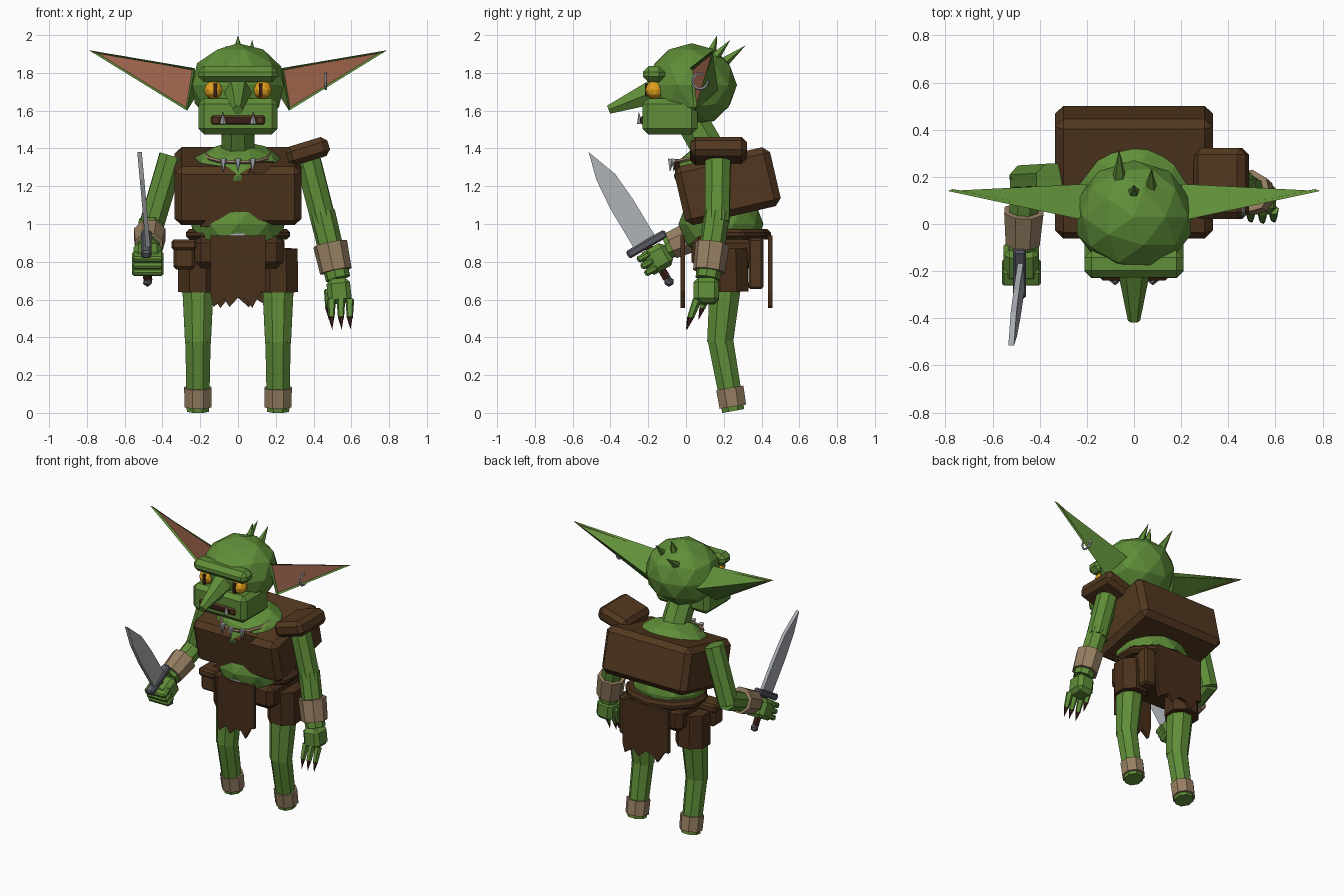
import bpy, bmesh, math
from mathutils import Vector, Matrix, Euler

if "Cube" in bpy.data.objects:
    bpy.data.objects.remove(bpy.data.objects["Cube"])


def colour(name, r, g, b):
    m = bpy.data.materials.new(name)
    m.diffuse_color = (r, g, b, 1)
    m.use_nodes = True
    m.node_tree.nodes["Principled BSDF"].inputs["Base Color"].default_value = m.diffuse_color
    return m


GREEN = colour("green_skin", 0.115, 0.27, 0.04)
LEATHER = colour("brown_leather", 0.085, 0.039, 0.014)
CLOTH = colour("dark_brown_cloth", 0.066, 0.029, 0.011)
TAN = colour("tan_wrap", 0.31, 0.215, 0.125)
PINK = colour("inner_ear_pink", 0.40, 0.15, 0.085)
AMBER = colour("amber_eye", 0.78, 0.36, 0.012)
STEEL = colour("pale_steel", 0.40, 0.42, 0.45)
IRON = colour("dark_iron", 0.10, 0.105, 0.125)
DARK = colour("dark_claw", 0.045, 0.014, 0.01)


def finish(name, bm, *mats):
    bmesh.ops.recalc_face_normals(bm, faces=bm.faces)
    me = bpy.data.meshes.new(name)
    bm.to_mesh(me)
    bm.free()
    for m in mats:
        me.materials.append(m)
    ob = bpy.data.objects.new(name, me)
    bpy.context.collection.objects.link(ob)
    return ob


def box(name, loc, size, mat, rot=(0, 0, 0), bevel=0.0):
    bm = bmesh.new()
    M = (Matrix.Translation(loc) @ Euler([math.radians(a) for a in rot]).to_matrix().to_4x4()
         @ Matrix.Diagonal((*size, 1)))
    bmesh.ops.create_cube(bm, size=1, matrix=M)
    ob = finish(name, bm, mat)
    if bevel:
        mod = ob.modifiers.new("chamfer", 'BEVEL')
        mod.width, mod.segments = bevel, 1
    return ob


def limb(name, p0, p1, r0, r1, mat, sides=8):
    p0, p1 = Vector(p0), Vector(p1)
    d = p1 - p0
    bm = bmesh.new()
    M = (Matrix.Translation((p0 + p1) / 2) @ d.to_track_quat('Z', 'Y').to_matrix().to_4x4()
         @ Matrix.Rotation(math.pi / sides, 4, 'Z'))
    bmesh.ops.create_cone(bm, cap_ends=True, segments=sides, radius1=r0,
                          radius2=r1, depth=d.length, matrix=M)
    if r1 == 0:
        bmesh.ops.remove_doubles(bm, verts=bm.verts, dist=1e-5)
    return finish(name, bm, mat)


def blob(name, loc, radii, mat, sub=2):
    bm = bmesh.new()
    bmesh.ops.create_icosphere(bm, subdivisions=sub, radius=1,
                               matrix=Matrix.Translation(loc) @ Matrix.Diagonal((*radii, 1)))
    return finish(name, bm, mat)


def slab(name, pts, offset, mat):
    bm = bmesh.new()
    f = bm.faces.new([bm.verts.new(p) for p in pts])
    ext = bmesh.ops.extrude_face_region(bm, geom=[f], use_keep_orig=True)
    bmesh.ops.translate(bm, vec=offset,
                        verts=[v for v in ext["geom"] if isinstance(v, bmesh.types.BMVert)])
    return finish(name, bm, mat)


def ring(name, loc, radius, minor, rot, mat, n=12, k=5):
    bm = bmesh.new()
    M = Matrix.Translation(loc) @ Euler([math.radians(a) for a in rot]).to_matrix().to_4x4()
    g = [[bm.verts.new(M @ Vector((
        (radius + minor * math.cos(b * math.tau / k)) * math.cos(a * math.tau / n),
        (radius + minor * math.cos(b * math.tau / k)) * math.sin(a * math.tau / n),
        minor * math.sin(b * math.tau / k)))) for b in range(k)] for a in range(n)]
    for a in range(n):
        for b in range(k):
            c, d = (a + 1) % n, (b + 1) % k
            bm.faces.new((g[a][b], g[c][b], g[c][d], g[a][d]))
    return finish(name, bm, mat)


# Head
blob("head", (0, 0.03, 1.735), (0.255, 0.24, 0.222), GREEN)
box("jaw", (0, -0.085, 1.57), (0.42, 0.29, 0.19), GREEN, bevel=0.03)
box("brow", (0, -0.17, 1.793), (0.42, 0.115, 0.085), GREEN, bevel=0.03)
limb("nose", (0, -0.17, 1.70), (0, -0.41, 1.605), 0.075, 0.026, GREEN, 6)
limb("neck", (0, 0.03, 1.55), (0, 0.15, 1.34), 0.092, 0.095, GREEN)
box("lips", (0, -0.225, 1.55), (0.29, 0.03, 0.052), LEATHER, bevel=0.012)
box("mouth", (0, -0.239, 1.55), (0.21, 0.008, 0.024), DARK)
for i, (base, tip) in enumerate((((0, .13, 1.90), (0, .165, 2.0)),
                                 ((.07, .14, 1.87), (.075, .235, 1.975)),
                                 ((-.062, .19, 1.85), (-.063, .315, 1.945)))):
    limb(f"head_spike_{i}", base, tip, 0.032, 0, GREEN, 5)

# Mirrored face parts and ears
for s, side in ((-1, "right"), (1, "left")):
    blob(f"{side}_eye", (s * 0.13, -0.165, 1.71), (0.05, 0.05, 0.05), AMBER)
    box(f"{side}_pupil", (s * 0.12, -0.21, 1.71), (0.018, 0.016, 0.07), DARK)
    limb(f"{side}_tusk", (s * 0.08, -0.243, 1.53), (s * 0.08, -0.25, 1.595), 0.017, 0, STEEL, 5)
    bm = bmesh.new()
    top, low, back, tip = [bm.verts.new((s * x, y, z)) for x, y, z in (
        (.23, .02, 1.825), (.27, .045, 1.60), (.20, .17, 1.71), (.79, .14, 1.92))]
    front = bm.faces.new((top, low, tip))
    for f in ((top, tip, back), (low, back, tip), (top, back, low)):
        bm.faces.new(f)
    bmesh.ops.recalc_face_normals(bm, faces=bm.faces)
    bmesh.ops.inset_individual(bm, faces=[front], thickness=0.019, depth=-0.012)
    front.material_index = 1
    finish(f"{side}_ear", bm, GREEN, PINK)
ring("earring", (0.465, 0.075, 1.755), 0.04, 0.007, (0, 90, 0), STEEL)

# Torso and clothing
blob("chest", (0, 0.17, 1.255), (0.27, 0.235, 0.185), GREEN)
blob("belly", (0, 0.185, 1.0), (0.26, 0.225, 0.2), GREEN)
box("vest", (0, 0.22, 1.2), (0.67, 0.52, 0.32), LEATHER, (13, 0, 0), 0.035)
slab("chest_strap", [(.10, -.068, 1.325), (.19, -.068, 1.325), (-.12, .004, .985), (-.20, .004, .985)],
     (0, 0.03, 0.008), LEATHER)
box("shoulder_pad", (0.37, 0.172, 1.385), (0.23, 0.3, 0.105), LEATHER, (0, -17, 0), 0.028)
ring("necklace", (0, 0.1, 1.365), 0.17, 0.011, (13, 0, 0), TAN, 14)
for i, x in enumerate((-0.078, 0, 0.078)):
    y = 0.1 - math.sqrt(0.17 ** 2 - x * x) - 0.01
    limb(f"necklace_tooth_{i}", (x, y, 1.345), (x, y - 0.005, 1.275), 0.02, 0, STEEL, 5)

# Belt and hips
bm = bmesh.new()
bmesh.ops.create_cone(bm, cap_ends=True, segments=10, radius1=1, radius2=1, depth=0.055,
                      matrix=Matrix.Translation((0, .225, .945)) @ Matrix.Diagonal((.29, .225, 1, 1)))
belt = finish("belt", bm, CLOTH)
mod = belt.modifiers.new("chamfer", 'BEVEL')
mod.width, mod.segments = 0.018, 1
box("buckle", (-0.002, -0.005, 0.943), (0.075, 0.03, 0.055), STEEL)
box("hips", (0.005, 0.215, 0.85), (0.47, 0.37, 0.17), CLOTH, bevel=0.035)
box("belt_pouch", (-0.285, 0.12, 0.825), (0.115, 0.11, 0.13), LEATHER, bevel=0.015)
box("pouch_flap", (-0.285, 0.115, 0.89), (0.135, 0.13, 0.055), LEATHER, bevel=0.012)
box("side_sheath", (0.2, 0.37, 0.79), (0.09, 0.08, 0.27), LEATHER, bevel=0.012)
hem = ((.145, .64), (.12, .64), (.075, .555), (.045, .60), (0, .61), (-.045, .56),
       (-.075, .605), (-.13, .56), (-.145, .63))
for name, y, k in (("front_loincloth", -0.028, 1.0), ("back_loincloth", 0.435, -1.25)):
    slab(name, [(-.145 * k, y, .94), (.145 * k, y, .94)] + [(x * k, y, z) for x, z in hem],
         (0, 0.024, 0), CLOTH)

# Legs
for s, side in ((-1, "right"), (1, "left")):
    x = s * 0.212
    limb(f"{side}_shorts_leg", (x, .22, .87), (x, .225, .64), 0.112, 0.115, CLOTH)
    limb(f"{side}_thigh", (x, .215, .75), (x, .18, .37), 0.094, 0.074, GREEN)
    limb(f"{side}_shin", (x, .18, .40), (x, .25, .01), 0.073, 0.064, GREEN)
    limb(f"{side}_ankle_wrap", (x, .232, .133), (x, .248, .033), 0.079, 0.077, TAN)

# Left arm hanging down
limb("left_upper_arm", (.37, .17, 1.34), (.455, .165, 1.01), 0.072, 0.07, GREEN)
limb("left_forearm", (.445, .165, 1.06), (.53, .115, .71), 0.07, 0.066, GREEN)
limb("left_bracer", (.488, .14, .895), (.518, .122, .75), 0.092, 0.086, TAN)
box("left_hand", (.535, .108, .645), (.125, .135, .135), GREEN, (0, -6, 0), 0.025)
fingers = [(.495, .06), (.545, .055), (.592, .06), (.478, .12)]
for i, (x, y) in enumerate(fingers):
    up = 0.05 if i == 3 else 0
    mid = (x, y - .035, .505 + up)
    limb(f"left_finger_{i}", (x, y, .60 + up), mid, 0.024, 0.017, GREEN, 5)
    limb(f"left_claw_{i}", mid, (x + .004, y - .055, .44 + up), 0.016, 0, DARK, 5)

# Right arm bent forward
limb("right_upper_arm", (-.35, .19, 1.36), (-.465, .185, .97), 0.072, 0.07, GREEN)
limb("right_forearm", (-.46, .20, 1.0), (-.475, -.10, .87), 0.07, 0.062, GREEN)
limb("right_bracer", (-.467, .055, .945), (-.472, -.08, .885), 0.09, 0.078, TAN)
box("right_hand", (-.478, -.155, .815), (.15, .15, .135), GREEN, (29, 0, 0), 0.025)
for i in range(3):
    t = i - 1
    box(f"right_finger_{i}", (-.478, -.205 + .02 * t, .79 - .036 * t), (.165, .075, .036), GREEN,
        (29, 0, 0), 0.01)

# Short sword
limb("sword_handle", (-.478, -.10, .71), (-.483, -.21, .90), 0.024, 0.024, DARK, 6)
blob("sword_pommel", (-.478, -.09, .695), (.028, .028, .028), IRON, 1)
box("sword_guard", (-.485, -.208, .893), (.055, .235, .045), IRON, (30, 0, 0), 0.01)
blade = ((-.165, .94), (-.275, .87), (-.40, 1.08), (-.475, 1.235), (-.515, 1.38), (-.375, 1.265), (-.28, 1.13))
slab("sword_blade", [(-.49 - .09 * (z - .9), y, z) for y, z in blade], (0.024, 0, 0), STEEL)
